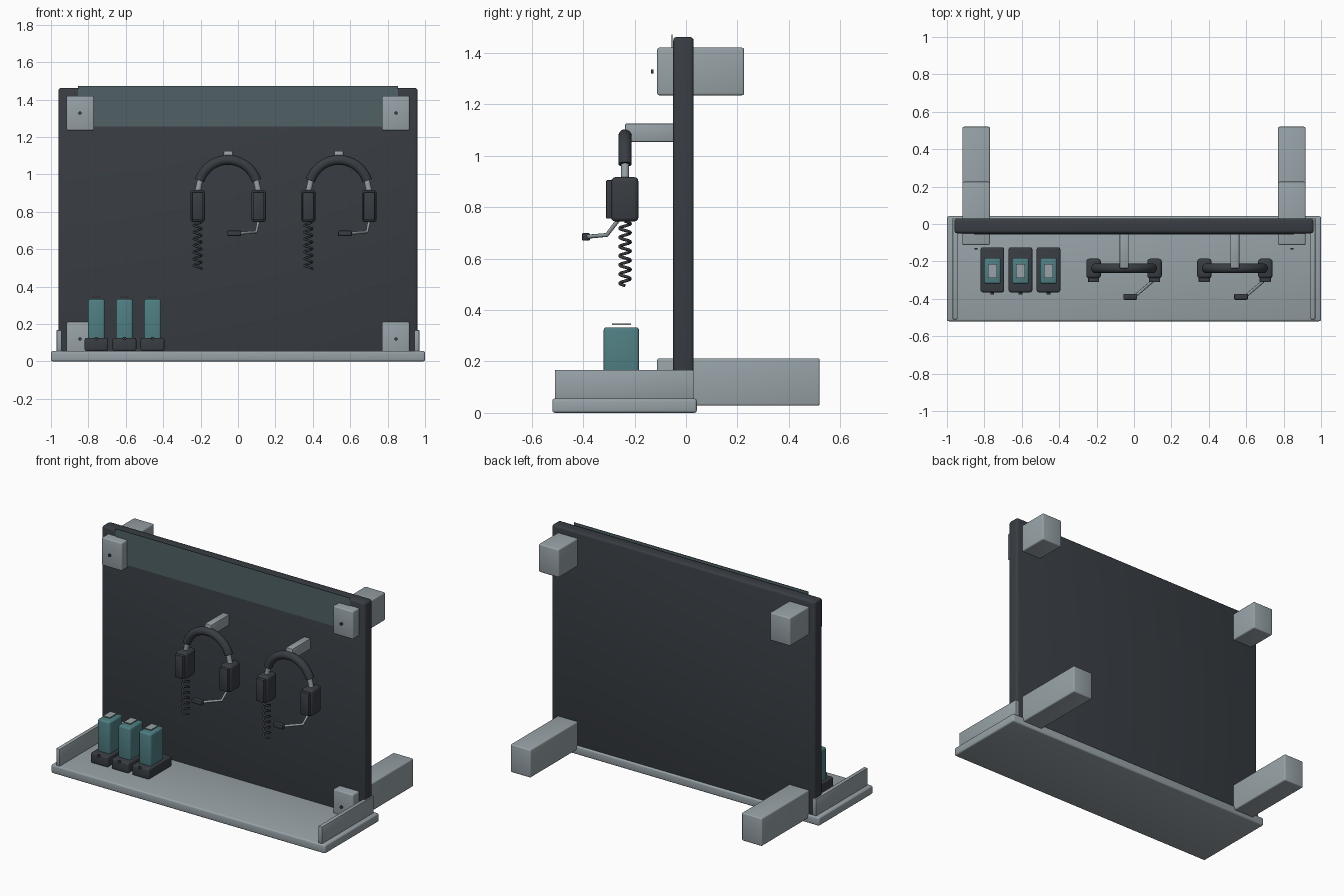
import bpy, bmesh, math
from mathutils import Vector

if "Cube" in bpy.data.objects:
    bpy.data.objects.remove(bpy.data.objects["Cube"])


def material(name, rgb):
    m = bpy.data.materials.new(name)
    m.diffuse_color = (*rgb, 1)
    m.use_nodes = True
    m.node_tree.nodes["Principled BSDF"].inputs["Base Color"].default_value = m.diffuse_color
    return m


GREY = material("light grey metal", (0.31, 0.36, 0.385))
DARK = material("charcoal", (0.04, 0.047, 0.056))
TEAL = material("teal", (0.08, 0.21, 0.225))
SLATE = material("dark slate teal", (0.08, 0.12, 0.133))


def finish(ob, mat, angle=35):
    ob.data.materials.append(mat)
    bpy.ops.object.select_all(action='DESELECT')
    ob.select_set(True)
    bpy.context.view_layer.objects.active = ob
    bpy.ops.object.shade_smooth_by_angle(angle=math.radians(angle))
    return ob


def box(name, x, y, z, mat, bevel=0.0, segments=3):
    """Box from (min, max) ranges, with rounded edges."""
    bm = bmesh.new()
    bmesh.ops.create_cube(bm, size=1)
    for v in bm.verts:
        v.co = [(r[0] + r[1]) / 2 + c * (r[1] - r[0]) for r, c in zip((x, y, z), v.co)]
    if bevel:
        bmesh.ops.bevel(bm, geom=bm.edges[:], offset=bevel, segments=segments,
                        profile=0.5, affect='EDGES')
    me = bpy.data.meshes.new(name)
    bm.to_mesh(me)
    bm.free()
    ob = bpy.data.objects.new(name, me)
    bpy.context.collection.objects.link(ob)
    return finish(ob, mat)


def tube(name, points, radius, mat, sides=12):
    """Round tube swept along a list of points, with closed ends."""
    pts = [Vector(p) for p in points]
    bm = bmesh.new()
    rings = []
    n = None
    for i, p in enumerate(pts):
        t = (pts[min(i + 1, len(pts) - 1)] - pts[max(i - 1, 0)]).normalized()
        if n is None:
            n = t.orthogonal()
        n = (n - t * n.dot(t)).normalized()
        b = t.cross(n)
        rings.append([bm.verts.new(p + radius * (n * math.cos(a) + b * math.sin(a)))
                      for a in (2 * math.pi * k / sides for k in range(sides))])
    for r0, r1 in zip(rings, rings[1:]):
        for k in range(sides):
            j = (k + 1) % sides
            bm.faces.new((r0[k], r0[j], r1[j], r1[k]))
    bm.faces.new(rings[0][::-1])
    bm.faces.new(rings[-1])
    bmesh.ops.recalc_face_normals(bm, faces=bm.faces[:])
    me = bpy.data.meshes.new(name)
    bm.to_mesh(me)
    bm.free()
    ob = bpy.data.objects.new(name, me)
    bpy.context.collection.objects.link(ob)
    return finish(ob, mat, 50)


# Back board, header strip and shelf
box("back_board", (-0.96, 0.96), (-0.05, 0.03), (0.04, 1.462), DARK, 0.015)
box("header_strip", (-0.855, 0.855), (-0.056, -0.052), (1.255, 1.472), SLATE)
box("shelf", (-1, 1), (-0.52, 0.042), (0, 0.056), GREY, 0.01)

# Side rails and mounting blocks with screws
for s, side in ((-1, "left"), (1, "right")):
    box(side + "_shelf_rail", sorted((s * 0.943, s * 0.97)), (-0.51, 0.03),
        (0.05, 0.167), GREY, 0.004, 2)
    bx = sorted((s * 0.77, s * 0.917))
    for level, z0, z1, back in (("upper", 1.235, 1.42, 0.226), ("lower", 0.028, 0.212, 0.52)):
        box(f"{level}_{side}_mount", bx, (-0.112, back), (z0, z1), GREY, 0.008)
        zc = (z0 + z1) / 2
        tube(f"{level}_{side}_screw", [(s * 0.845, -0.137, zc), (s * 0.845, -0.127, zc)],
             0.009, DARK)

# Handheld radios standing in charging cups
for i in range(3):
    x = -0.757 + 0.15 * i
    box(f"radio_cup_{i}", (x - 0.063, x + 0.063), (-0.365, -0.125), (0.056, 0.125), DARK, 0.01)
    box(f"radio_body_{i}", (x - 0.045, x + 0.045), (-0.32, -0.182), (0.1, 0.333), TEAL, 0.012)
    box(f"radio_cap_{i}", (x - 0.024, x + 0.024), (-0.288, -0.214), (0.342, 0.348), GREY)
    tube(f"cup_light_{i}", [(x, -0.376, 0.122), (x, -0.367, 0.122)], 0.01, DARK)


def headset(tag, cx):
    yc = -0.237
    # Hanger arm from the board
    box("hanger_arm" + tag, (cx - 0.024, cx + 0.024), (yc, -0.045), (1.053, 1.125), GREY, 0.005, 2)
    # Padded headband arc
    arc = [math.radians(18 + 144 * k / 24) for k in range(25)]
    tube("headband" + tag, [(cx + 0.16 * math.cos(a), yc, 0.917 + 0.16 * math.sin(a))
                            for a in arc], 0.026, DARK, 16)
    for s, side in ((-1, "left"), (1, "right")):
        ex = cx + s * 0.163
        tube(f"{side}_slider{tag}", [(ex, yc, 0.905), (cx + s * 0.148, yc, 0.975)], 0.016, GREY)
        box(f"{side}_ear_cup{tag}", (ex - 0.039, ex + 0.039), (-0.291, -0.185),
            (0.744, 0.917), DARK, 0.017)
        box(f"{side}_ear_cup_plate{tag}", (ex - 0.03, ex + 0.03), (-0.311, -0.28),
            (0.755, 0.905), DARK, 0.005, 2)
    # Coiled cable under the left cup
    turns, steps = 7, 14
    coil = []
    for k in range(turns * steps + 1):
        a = 2 * math.pi * k / steps
        coil.append((cx - 0.163 + 0.021 * math.cos(a), yc + 0.021 * math.sin(a),
                     0.745 - 0.25 * k / (turns * steps)))
    tube("coiled_cable" + tag, coil, 0.006, DARK, 8)
    # Microphone boom under the right cup
    tube("mic_boom" + tag, [(cx + 0.163, -0.262, 0.752), (cx + 0.15, -0.308, 0.692),
                            (cx + 0.06, -0.384, 0.685)], 0.008, GREY)
    box("microphone" + tag, (cx - 0.004, cx + 0.07), (-0.405, -0.373), (0.67, 0.699),
        DARK, 0.006, 2)


headset("_a", -0.053)
headset("_b", 0.539)
